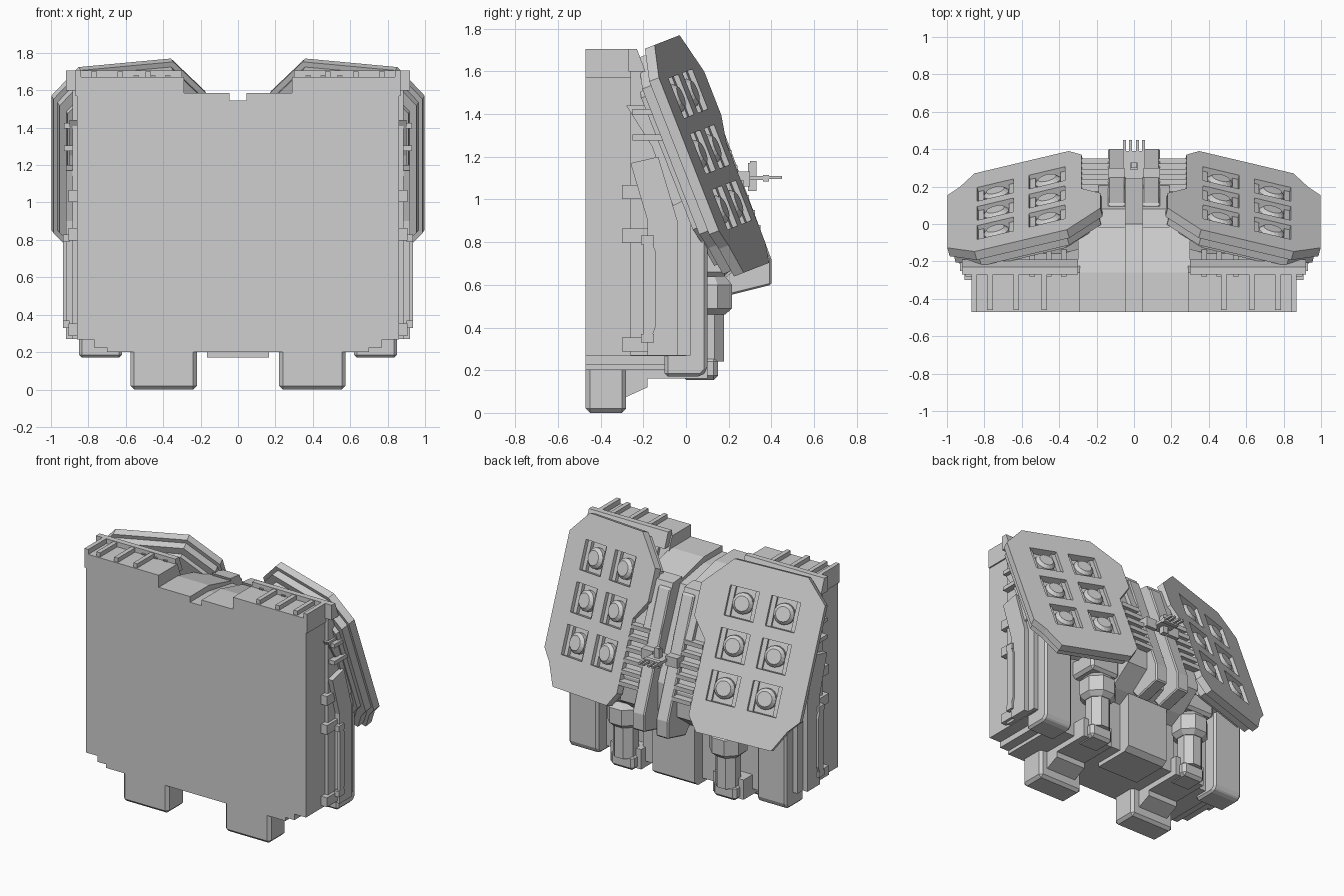
import bpy, bmesh
from mathutils import Matrix, Vector

if "Cube" in bpy.data.objects:
    bpy.data.objects.remove(bpy.data.objects["Cube"], do_unlink=True)

GREY = (0.62, 0.62, 0.62, 1)
mat = bpy.data.materials.new("plain_grey")
mat.use_nodes = True
mat.diffuse_color = GREY
bsdf = mat.node_tree.nodes["Principled BSDF"]
bsdf.inputs["Base Color"].default_value = GREY

# Local frames: side profiles (y, z) extruded along x; tilted pod plane
SIDE = Matrix(((0, 0, 1, 0), (1, 0, 0, 0), (0, 1, 0, 0), (0, 0, 0, 1)))
down = Vector((0, 0.364, -0.93)).normalized()
across = Vector((0.97, -0.23, -0.09)).normalized()
normal = across.cross(down)
POD = Matrix.Translation((0, 0.055, 1.803)) @ Matrix((across, down, normal)).transposed().to_4x4()


def finish(name, bm, matrix=None, mirror=True, bevel=0):
    if matrix:
        bm.transform(matrix)
    bmesh.ops.recalc_face_normals(bm, faces=bm.faces)
    mesh = bpy.data.meshes.new(name)
    bm.to_mesh(mesh)
    bm.free()
    mesh.materials.append(mat)
    ob = bpy.data.objects.new(name, mesh)
    bpy.context.collection.objects.link(ob)
    if bevel:
        mod = ob.modifiers.new("bevel", "BEVEL")
        mod.width, mod.segments = bevel, 1
    if mirror:
        ob.modifiers.new("mirror", "MIRROR").use_mirror_merge = False
    return ob


def add_prism(bm, pts, lo, hi):
    base = bm.faces.new([bm.verts.new((p, q, lo)) for p, q in pts])
    top = bmesh.ops.extrude_face_region(bm, geom=[base])
    verts = [g for g in top["geom"] if isinstance(g, bmesh.types.BMVert)]
    bmesh.ops.translate(bm, verts=verts, vec=(0, 0, hi - lo))


def prism(name, pts, lo, hi, matrix=SIDE, mirror=True, bevel=0):
    bm = bmesh.new()
    add_prism(bm, pts, lo, hi)
    return finish(name, bm, matrix, mirror, bevel)


def add_box(bm, x, y, z):
    lo, hi = Vector((x[0], y[0], z[0])), Vector((x[1], y[1], z[1]))
    m = Matrix.Translation((lo + hi) / 2) @ Matrix.Diagonal((*(hi - lo), 1))
    bmesh.ops.create_cube(bm, size=1, matrix=m)


def boxes(name, items, matrix=None, mirror=True, bevel=0):
    bm = bmesh.new()
    for item in items:
        add_box(bm, *item)
    return finish(name, bm, matrix, mirror, bevel)


def cylinders(name, items, sides, matrix=None):
    bm = bmesh.new()
    for x, y, z0, z1, r0, r1 in items:
        bmesh.ops.create_cone(bm, cap_ends=True, segments=sides, radius1=r0, radius2=r1,
                              depth=z1 - z0, matrix=Matrix.Translation((x, y, (z0 + z1) / 2))
                              @ Matrix.Rotation(3.14159 / sides, 4, "Z"))
    return finish(name, bm, matrix)


# Main slab and sloped rear of the body
prism("body_shoulder", [(-.47, .2), (-.47, 1.67), (-.26, 1.67), (0, .97), (0, .2)], .29, .7)
prism("body_outer", [(-.47, .267), (-.47, 1.67), (-.26, 1.67), (.0, .97), (.0, .267)], .7, .86)
prism("body_step", [(-.47, .225), (-.47, .3), (0, .3), (0, .225)], .69, .77)
spine = [(-.26, 1.585), (.07, 1.5), (.3, .9), (.3, .72), (.14, .6), (.14, .2), (.1, .17),
         (-.17, .17), (-.17, .2), (-.47, .2)]
prism("body_spine", [(-.47, 1.585)] + spine[:5] + [(.05, .55), (.05, .2), (-.47, .2)], .045, .3)
prism("spine_channel", [(-.47, 1.545), (-.26, 1.545), (.0, 1.5), (.25, .9), (.25, .65),
                        (.14, .6), (.14, .2), (-.47, .2)], 0, .045)
prism("lower_hull", spine[4:] + [(-.47, .6)], 0, .165)

# Flanks, rear columns and legs
prism("flank", [(-.26, .27), (-.26, 1.7), (-.23, 1.7), (.02, 1.0), (.02, .27)], .85, .885)
prism("flank_bracket", [(-.47, 1.57), (-.47, 1.705), (-.23, 1.705), (-.18, 1.57)], .84, .87)
prism("shoulder_bracket", [(-.27, 1.6), (-.27, 1.705), (-.23, 1.705), (-.19, 1.6)], .3, .92)
prism("rear_column", [(-.1, .17), (-.1, 1.2), (-.06, 1.2), (.1, .8), (.1, .2), (.07, .17)],
      .62, .85, bevel=.015)
prism("side_plate", [(-.26, 1.17), (-.13, 1.2), (-.04, .9), (-.04, .27), (-.18, .27), (-.18, .9)],
      .86, .92)
boxes("leg", [((.22, .575), (-.47, -.28), (0, .3))], bevel=.02)
prism("leg_brace", [(-.29, .3), (-.29, .07), (-.18, .12), (-.18, .16), (.1, .16), (.1, .3)], .28, .52)

# Top ribs and slope ribs
boxes("top_rib", [((x - .015, x + .015), (-.46, -.25), (1.6, 1.7)) for x in (.48, .63, .77)])
for x in (.36, .44, .53):
    prism("slope_rib", [(-.28, 1.68), (-.24, 1.68), (.03, .97), (-.02, .9)], x, x + .03)

# Side fittings: tabs, clamps and grab handle
boxes("side_tab", [((.86, .905), (-.3, -.17), (z - .033, z + .033)) for z in (.32, .83, 1.035)])
boxes("side_clamp", [((.87, .93), (-.25, -.1), (z - .014, z + .014)) for z in (1.41, 1.29)],
      Matrix.Translation((0, -.12, 0)) @ Matrix.Shear("XZ", 4, (0, 0)) @ Matrix.Translation((0, .12, 0)))
prism("clamp_rail", [(-.28, 1.44), (-.17, 1.44), (.0, 1.0), (-.06, .97), (-.16, 1.25)], .86, .9)
prism("grab_handle", [(-.2, .33), (-.2, .83), (-.17, .83), (-.14, .75), (-.14, .41), (-.17, .33)],
      .918, .935)
boxes("handle_mount", [((.9, .935), (-.21, -.15), (z - .02, z + .02)) for z in (.35, .81)])

# Thruster columns with collars
thruster = [(.4, .1, .24, .68, .085, .085), (.4, .1, .49, .6, .125, .125),
            (.4, .1, .6, .64, .125, .09), (.4, .1, .46, .49, .09, .125)]
cylinders("thruster", thruster, 8)
boxes("thruster_foot", [((.31, .49), (-.02, .15), (.155, .26))], bevel=.02)
boxes("thruster_cap", [((.29, .53), (-.02, .2), (.64, .78))], bevel=.02)

# Centre fins, vent slats and upper blocks
prism("centre_fin", [(.05, 1.5), (.11, 1.5), (.4, .72), (.4, .6), (.2, .55), (.12, .65), (.2, .9)],
      .045, .14, bevel=.008)
prism("upper_block", [(-.02, 1.54), (.08, 1.53), (.21, 1.22), (.1, 1.2)], .045, .19)
boxes("vent_slat", [((.13, .28), (.3 - .385 * (z - .9) - .03, .3 - .385 * (z - .9) + .03), (z, z + .03))
                    for z in (.85, .92, .99, 1.06, 1.13, 1.2)])

# Twin pods: face plate with square cells, tapering back and mount
outline = [(.37, 0), (.88, 0), (1.03, .15), (1.03, .92), (.96, 1.0), (.88, 1.146), (.36, 1.146),
           (.29, 1.05), (.29, .555), (.186, .42), (.186, .2)]
cells = [(a, b) for a in (.48, .765) for b in (.27, .55, .83)]
plate = prism("pod_face", outline, -.05, 0, POD, mirror=False)
cutter = boxes("cell_cutter", [((a - .1, a + .1), (b - .1, b + .1), (-.1, .05)) for a, b in cells],
               POD, mirror=False)
cutter.hide_render = True
cut = plate.modifiers.new("cells", "BOOLEAN")
cut.object, cut.operation, cut.solver = cutter, "DIFFERENCE", "EXACT"
bpy.context.view_layer.objects.active = plate
bpy.ops.object.modifier_apply(modifier=cut.name)
bpy.data.objects.remove(cutter, do_unlink=True)
plate.modifiers.new("mirror", "MIRROR")


def shrink(k):
    return [(.62 + (a - .62) * k, .57 + (b - .57) * k) for a, b in outline]


prism("pod_back", shrink(.95), -.1, -.048, POD)
prism("pod_rear_step", shrink(.86), -.13, -.09, POD)
boxes("pod_mount", [((.28, .7), (.3, .98), (-.24, -.1))], POD)
boxes("cell_ledge", [((a + s * .085 - .016, a + s * .085 + .016), (b - .1, b + .1), (-.05, -.025))
                     for a, b in cells for s in (-1, 1)], POD)
tips = [(a, b, -.05, -.02, .07, .07) for a, b in cells] + [(a, b, -.02, 0, .07, .05) for a, b in cells]
tip = cylinders("cell_tip", tips, 16, POD)

# Small rear sensor mount with prongs
boxes("sensor_mount", [((0, .06), (.24, .37), (1.09, 1.11)), ((0, .02), (.29, .33), (1.04, 1.17)),
                       ((0, .015), (.3, .33), (1.15, 1.18)), ((.05, .14), (.24, .3), (1.06, 1.13)),
                       ((0, .06), (.36, .39), (1.085, 1.115))])
boxes("sensor_prong", [((x - .008, x + .008), (.36, .45), (1.095, 1.11)) for x in (.02, .05)])
